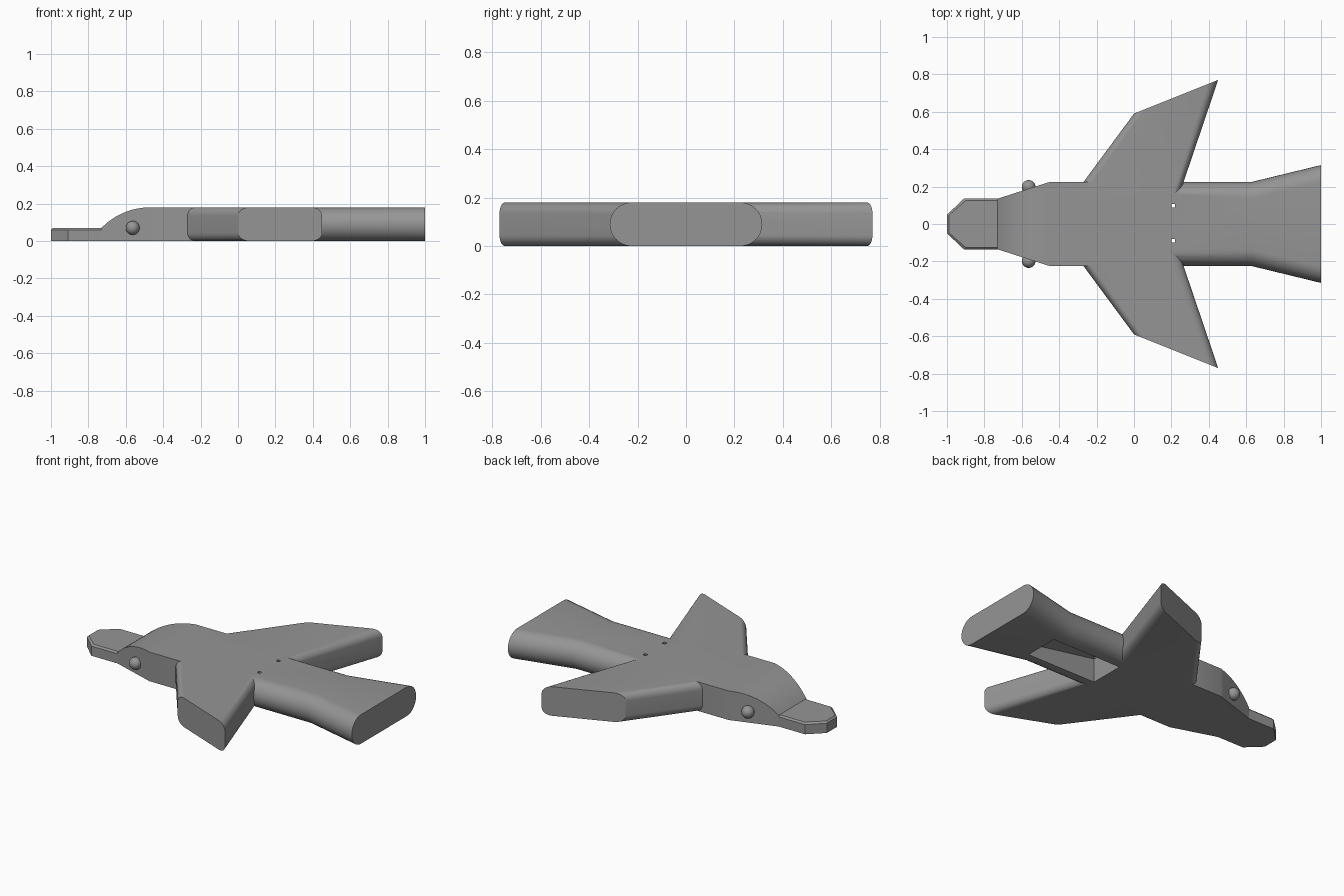
import bpy, bmesh, math
from mathutils import Vector

if "Cube" in bpy.data.objects:
    bpy.data.objects.remove(bpy.data.objects["Cube"])

H = 0.18  # overall thickness

grey = bpy.data.materials.new("plain grey")
grey.diffuse_color = (0.3, 0.3, 0.3, 1)
grey.use_nodes = True
grey.node_tree.nodes["Principled BSDF"].inputs["Base Color"].default_value = grey.diffuse_color


def loft(name, rings):
    """Skin a row of equal closed rings and cap both ends."""
    bm = bmesh.new()
    rows = [[bm.verts.new(p) for p in r] for r in rings]
    n = len(rows[0])
    for a, b in zip(rows, rows[1:]):
        for i in range(n):
            j = (i + 1) % n
            bm.faces.new((a[i], a[j], b[j], b[i]))
    bm.faces.new(rows[0])
    bm.faces.new(rows[-1])
    bmesh.ops.recalc_face_normals(bm, faces=bm.faces)
    me = bpy.data.meshes.new(name)
    bm.to_mesh(me)
    bm.free()
    me.materials.append(grey)
    ob = bpy.data.objects.new(name, me)
    bpy.context.collection.objects.link(ob)
    return ob


def section(a, b, inset_a, inset_b, r, seg=8):
    """Upright rounded slice from plan point a to plan point b."""
    a, b = Vector(a), Vector(b)
    d = (b - a).normalized()
    ring = []
    corners = ((b - d * inset_b, inset_b, r, -90), (b - d * inset_b, inset_b, H - r, 0),
               (a + d * inset_a, inset_a, H - r, 90), (a + d * inset_a, inset_a, r, 180))
    for c, inset, z, start in corners:
        for k in range(seg + 1):
            if k == 0 and start in (0, 180) and r >= H / 2:
                continue  # full half-round: skip the doubled point
            t = math.radians(start + 90 * k / seg)
            p = c + d * inset * math.cos(t)
            ring.append((p.x, p.y, z + r * math.sin(t)))
    return ring


def slab(x, w, z0, z1):
    return [(x, -w, z0), (x, w, z0), (x, w, z1), (x, -w, z1)]


def boolean(ob, other, op):
    m = ob.modifiers.new(op.lower(), 'BOOLEAN')
    m.operation, m.solver, m.object = op, 'EXACT', other
    other.hide_render = True


def activate(ob):
    bpy.ops.object.select_all(action='DESELECT')
    ob.select_set(True)
    bpy.context.view_layer.objects.active = ob


# Body: domed head tapering forward, flat sides
R = 0.362
rings = []
for k in range(13):
    t = math.radians(46 * (1 - k / 12))
    x = -0.47 - R * math.sin(t)
    rings.append(slab(x, 0.135 + 0.09 * (x + 0.73) / 0.28, 0, H - R * (1 - math.cos(t))))
rings += [slab(-0.45, 0.225, 0, H), slab(0.12, 0.225, 0, H)]
body = loft("body", rings)

# Swept wings, tip to tip, with rounded leading and trailing edges
tips = [section((0, s * 0.59), (0.45, s * 0.77), 0.067, 0.06, 0.045) for s in (1, -1)]
root = section((-0.436, 0), (0.189, 0), 0.043, 0.048, 0.045)
wings = loft("wings", [tips[0], root, tips[1]])

# Flared tail with half-round sides
tail = loft("tail", [section((x, -w), (x, w), 0.09, 0.09, 0.09)
                     for x, w in ((0.1, 0.225), (0.63, 0.225), (1.0, 0.315))])

# Sloping slot under the tail and two small holes to the top
slot = loft("slot_cutter", [slab(0.2, 0.11, -0.05, 0.15), slab(0.68, 0.11, -0.05, 0.07)])
holes = [loft("hole_cutter", [[(x, y + u, z) for u, z in
                               ((-0.01, 0.1), (0.01, 0.1), (0.01, 0.25), (-0.01, 0.25))]
                              for x in (0.2, 0.22)]) for y in (0.097, -0.09)]

for part in (wings, tail):
    boolean(body, part, 'UNION')
for cutter in [slot] + holes:
    boolean(body, cutter, 'DIFFERENCE')
activate(body)
bpy.ops.object.convert(target='MESH')
for ob in [wings, tail, slot] + holes:
    bpy.data.objects.remove(ob)
activate(body)
bpy.ops.object.shade_smooth_by_angle(angle=math.radians(30))

# Beak: flat plate with clipped front corners and softened top edge
plan = [(-0.72, -0.135), (-0.91, -0.135), (-1, -0.05), (-1, 0.05), (-0.91, 0.135), (-0.72, 0.135)]
beak = loft("beak", [[(x, y, 0) for x, y in plan], [(x, y, 0.06) for x, y in plan],
                     [(x + (0.01 if x < -0.8 else 0), y * 0.93, 0.07) for x, y in plan]])

# Eyes
for side, name in ((1, "left_eye"), (-1, "right_eye")):
    bpy.ops.mesh.primitive_uv_sphere_add(segments=24, ring_count=12, radius=0.037,
                                         location=(-0.563, side * 0.198, 0.07))
    eye = bpy.context.object
    eye.name = name
    eye.data.materials.append(grey)
    bpy.ops.object.shade_smooth()
